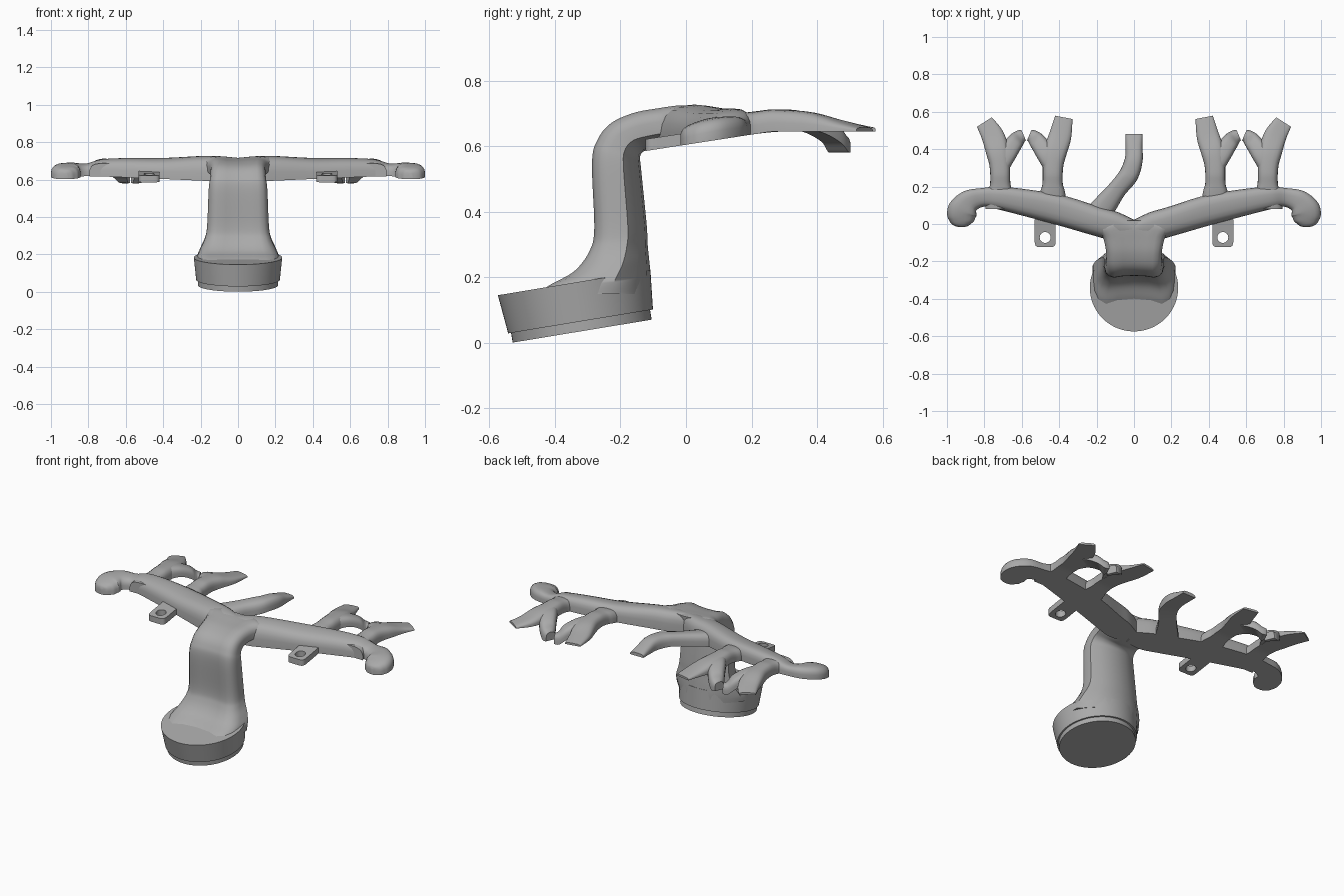
import bpy, bmesh, math
from mathutils import Vector, Matrix

cube = bpy.data.objects.get("Cube")
if cube:
    bpy.data.objects.remove(cube)

grey = bpy.data.materials.new("satin grey")
grey.use_nodes = True
COLOUR = (0.4, 0.4, 0.4, 1)
grey.diffuse_color = COLOUR
grey.node_tree.nodes["Principled BSDF"].inputs["Base Color"].default_value = COLOUR


def finish(name, bm, mirror=False, angle=40):
    bmesh.ops.recalc_face_normals(bm, faces=bm.faces)
    mesh = bpy.data.meshes.new(name)
    bm.to_mesh(mesh)
    bm.free()
    mesh.materials.append(grey)
    ob = bpy.data.objects.new(name, mesh)
    bpy.context.collection.objects.link(ob)
    bpy.ops.object.select_all(action='DESELECT')
    ob.select_set(True)
    bpy.context.view_layer.objects.active = ob
    bpy.ops.object.shade_smooth_by_angle(angle=math.radians(angle))
    if mirror:
        ob.modifiers.new("mirror", 'MIRROR').use_mirror_merge = False
    return ob


def loft(rings):
    bm = bmesh.new()
    loops = [[bm.verts.new(p) for p in ring] for ring in rings]
    n = len(loops[0])
    for a, b in zip(loops, loops[1:]):
        for i in range(n):
            j = (i + 1) % n
            bm.faces.new((a[i], a[j], b[j], b[i]))
    bm.faces.new(loops[0])
    bm.faces.new(loops[-1])
    return bm


def smooth_path(points, steps=6):
    """Catmull-Rom resampling of tuples of any length."""
    pts = [Vector(p) for p in points]
    pts = [pts[0]] + pts + [pts[-1]]
    out = []
    for a, b, c, d in zip(pts, pts[1:], pts[2:], pts[3:]):
        for k in range(steps):
            t = k / steps
            out.append(b + (c - a) * (t / 2) + (a * 2 - b * 5 + c * 4 - d) * (t * t / 2)
                       + (b * 3 - a - c * 3 + d) * (t ** 3 / 2))
    return out + [pts[-1]]


def underside(y):
    return min(0.605 + 0.155 * y, 0.645)


# Flat-bottomed ridge with a rounded crown: points are x, y, half width, height, drop
CROWN = [(1, 0), (1, 0.4), (0.95, 0.62), (0.82, 0.82), (0.6, 0.94), (0.3, 0.99), (0, 1)]
CROWN += [(-u, v) for u, v in CROWN[-2::-1]]


def ridge(name, points, mirror=True):
    path = smooth_path([p if len(p) == 5 else p + (0,) for p in points])
    rings = []
    for i, p in enumerate(path):
        a, b = path[max(i - 1, 0)], path[min(i + 1, len(path) - 1)]
        side = Vector((b[1] - a[1], a[0] - b[0])).normalized()
        ring = []
        for u, v in CROWN:
            x, y = p[0] + side.x * u * p[2], p[1] + side.y * u * p[2]
            ring.append((x, y, underside(y) + v * p[3] - p[4]))
        rings.append(ring)
    return finish(name, loft(rings), mirror)


# Tilted round foot with a recessed lip
bm = bmesh.new()
tilt = Matrix.Translation((0, -0.317, 0.036)) @ Matrix.Rotation(math.atan(0.165), 4, 'X')
for low, high, r_low, r_high in ((0, 0.04, 0.215, 0.215), (0.03, 0.15, 0.224, 0.236)):
    bmesh.ops.create_cone(bm, cap_ends=True, segments=96, radius1=r_low, radius2=r_high,
                          depth=high - low,
                          matrix=tilt @ Matrix.Translation((0, 0, (low + high) / 2)))
finish("round_foot", bm)

# Column: each station is front y, z, back y, z, half width
SECTION = [(0, 0.07), (0.4, 0.05), (0.68, 0), (0.86, 0.06), (0.96, 0.18), (1, 0.34),
           (1, 0.64), (0.7, 0.84), (0.36, 0.96), (0, 1)]
SECTION += [(-u, v) for u, v in SECTION[-2:0:-1]]
stations = [(-0.46, 0.15, -0.105, 0.15, 0.222), (-0.41, 0.18, -0.107, 0.2, 0.218),
            (-0.34, 0.22, -0.112, 0.25, 0.2), (-0.295, 0.28, -0.117, 0.3, 0.176),
            (-0.28, 0.35, -0.12, 0.36, 0.165), (-0.287, 0.55, -0.137, 0.53, 0.157),
            (-0.27, 0.62, -0.14, 0.57, 0.15), (-0.23, 0.67, -0.125, 0.587, 0.147),
            (-0.16, 0.702, -0.1, 0.59, 0.15), (-0.08, 0.717, -0.06, 0.597, 0.165),
            (-0.02, 0.725, -0.01, 0.605, 0.19), (0.02, 0.722, 0.015, 0.608, 0.1)]
rings = []
for fy, fz, by, bz, w in smooth_path(stations):
    rings.append([(u * w, fy + (by - fy) * v, fz + (bz - fz) * v) for u, v in SECTION])
finish("column", loft(rings), angle=50)

# Side arms ending in rounded hooks
ridge("side_arm", [(0, -0.03, 0.05, 0.115), (0.1, -0.012, 0.076, 0.12), (0.2, 0.015, 0.078, 0.117),
                   (0.4, 0.075, 0.08, 0.097), (0.6, 0.118, 0.07, 0.09), (0.73, 0.14, 0.06, 0.08),
                   (0.81, 0.142, 0.05, 0.058), (0.88, 0.12, 0.063, 0.066),
                   (0.917, 0.07, 0.08, 0.07), (0.922, 0.02, 0.068, 0.062),
                   (0.922, -0.008, 0.04, 0.05), (0.922, -0.017, 0.012, 0.035)])

# Forked fingers: a stem running out to a thin horn, and a lip that turns down
for label, flip in (("inner", False), ("outer", True)):
    def place(points):
        return [(1.15 - p[0],) + p[1:] for p in points] if flip else points
    tip_x, tip_y = (0.35, 0.545) if flip else (0.375, 0.57)
    ridge(label + "_horn", place([(0.435, 0.08, 0.08, 0.07), (0.435, 0.17, 0.066, 0.07),
                                  (0.435, 0.22, 0.054, 0.068), (0.433, 0.31, 0.055, 0.066),
                                  (0.42, 0.39, 0.062, 0.058), (0.395, 0.47, 0.06, 0.035),
                                  (tip_x, tip_y, 0.047, 0.013)]))
    ridge(label + "_lip", place([(0.44, 0.31, 0.045, 0.062), (0.475, 0.38, 0.05, 0.055),
                                 (0.515, 0.44, 0.045, 0.06, 0.03), (0.54, 0.465, 0.038, 0.06, 0.062),
                                 (0.56, 0.475, 0.03, 0.05, 0.062)]))

# Single bent finger near the middle
ridge("middle_finger", [(-0.22, 0.02, 0.07, 0.08), (-0.155, 0.1, 0.062, 0.075),
                        (-0.09, 0.185, 0.05, 0.07), (-0.03, 0.26, 0.052, 0.068),
                        (-0.002, 0.34, 0.048, 0.065), (0, 0.41, 0.045, 0.045),
                        (0, 0.48, 0.045, 0.02)], mirror=False)

# Screw ears: rounded tab outline bridged to a round hole
bm = bmesh.new()
loops = []
for z in (0, 0.036):
    outer, inner = [], []
    for k in range(48):
        a = math.tau * k / 48
        c, s = math.cos(a), math.sin(a)
        reach = (c ** 6 + s ** 6) ** (-1 / 6)
        ox, oy = 0.056 * c * reach, 0.062 * s * reach - 0.062
        oy = oy + 0.05 if s > 0.3 else oy
        for ring, x, y in ((outer, ox, oy), (inner, 0.029 * c, 0.029 * s - 0.072)):
            ring.append(bm.verts.new((0.475 + x, y, underside(y) + z)))
    loops.append((outer, inner))
(o0, i0), (o1, i1) = loops
for a, b in ((o0, o1), (o1, i1), (i1, i0), (i0, o0)):
    for k in range(48):
        j = (k + 1) % 48
        bm.faces.new((a[k], a[j], b[j], b[k]))
finish("screw_ear", bm, mirror=True)
